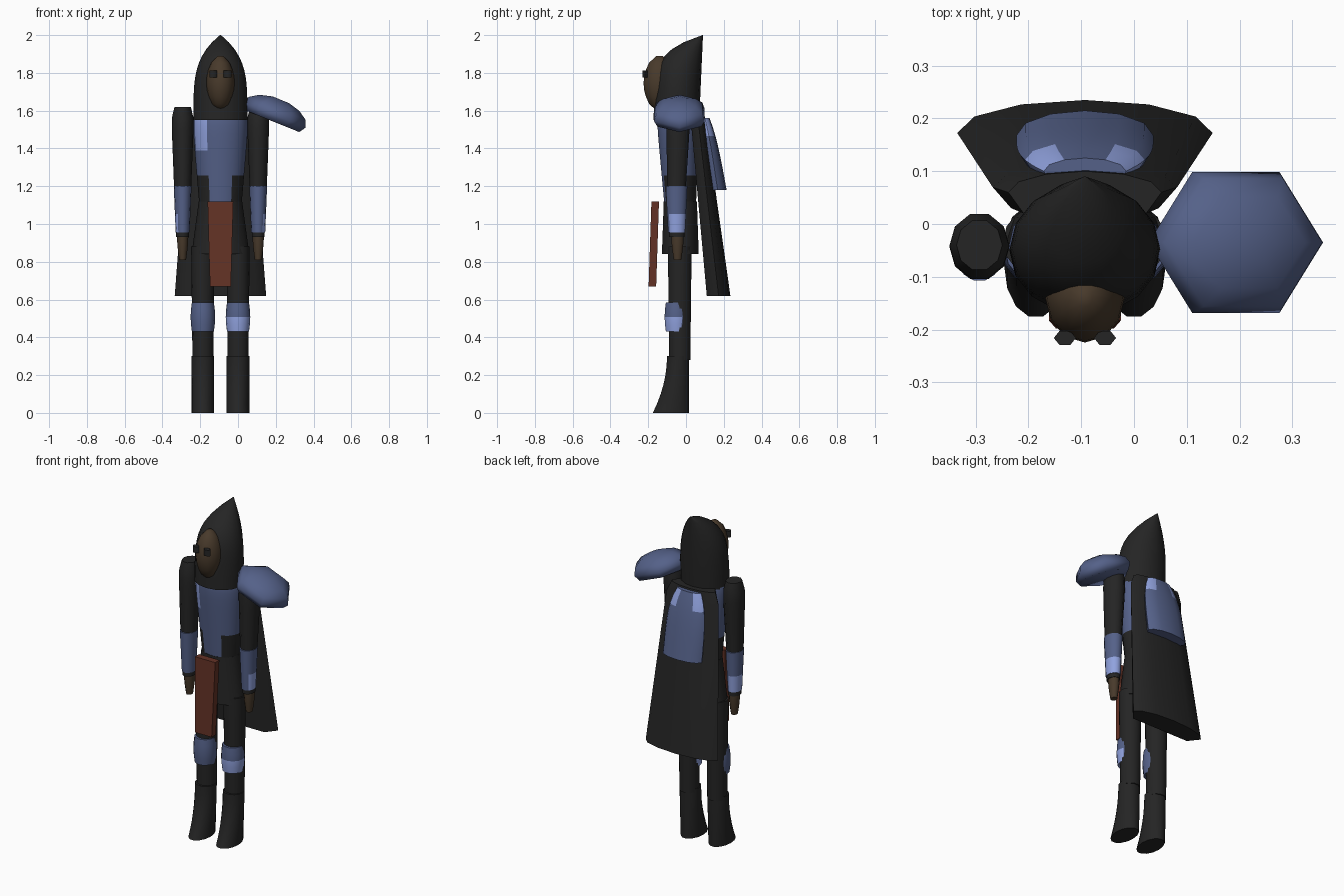
import bpy, bmesh
from math import sin, cos, pi, radians
from mathutils import Matrix, Vector

if "Cube" in bpy.data.objects:
    bpy.data.objects.remove(bpy.data.objects["Cube"])

# Centre line of the figure
body_centre = Vector((-0.093, 0, 0))


def material(name, red, green, blue):
    made = bpy.data.materials.new(name)
    made.use_nodes = True
    made.diffuse_color = (red, green, blue, 1)
    shader = made.node_tree.nodes["Principled BSDF"]
    shader.inputs["Base Color"].default_value = made.diffuse_color
    shader.inputs["Roughness"].default_value = 0.8
    return made


black = material("black_cloth", 0.018, 0.018, 0.018)
steel = material("blue_steel", 0.09, 0.12, 0.25)
pale = material("pale_steel", 0.28, 0.36, 0.73)
brown = material("brown_skin", 0.065, 0.042, 0.024)
rust = material("rust_red", 0.125, 0.032, 0.019)


def blend(start, end, t):
    return start + (end - start) * t


def oval(x, y, z, width, depth, sides):
    angles = [2 * pi * i / sides for i in range(sides)]
    return [Vector((x + width * cos(a), y + depth * sin(a), z)) for a in angles]


def drape(z, width, front, back):
    """Section with a flat front and a round back, for cape and back plate."""
    arc = [(cos(pi * i / 6), (1 + sin(pi * i / 6)) / 2) for i in range(7)]
    outline = [(0.8, 0)] + arc + [(-0.8, 0)]
    return [Vector((x * width, blend(front, back, v), z)) for x, v in outline]


def loft(name, rings, *colours, rule=None):
    """Skin a stack of rings; rule(face centre) picks the material slot."""
    bm = bmesh.new()
    rows = [[bm.verts.new(point + body_centre) for point in ring] for ring in rings]
    for low, high in zip(rows, rows[1:]):
        for i in range(len(low)):
            bm.faces.new((low[i - 1], low[i], high[i], high[i - 1]))
    bm.faces.new(rows[0])
    bm.faces.new(rows[-1])
    bmesh.ops.recalc_face_normals(bm, faces=bm.faces)
    if rule:
        for face in bm.faces:
            face.material_index = rule(face.calc_center_median() - body_centre)
    mesh = bpy.data.meshes.new(name)
    bm.to_mesh(mesh)
    bm.free()
    for colour in colours:
        mesh.materials.append(colour)
    part = bpy.data.objects.new(name, mesh)
    bpy.context.collection.objects.link(part)
    bpy.ops.object.select_all(action='DESELECT')
    part.select_set(True)
    bpy.context.view_layer.objects.active = part
    bpy.ops.object.shade_smooth_by_angle(angle=radians(62))


def stack(bottom, top, section, x=0, steps=8, sides=14):
    """Ovals from bottom to top; section(t) gives centre y, half width, half depth."""
    rings = []
    for i in range(steps + 1):
        t = i / steps
        y, width, depth = section(t)
        rings.append(oval(x, y, blend(bottom, top, t), width, depth, sides))
    return rings


# Hood, swept back to a point
def hood_section(t):
    depth = 0.12 * (1.01 - t ** 6)
    return blend(0.07, 0.09, t) - depth, 0.14 * (1.02 - t ** 4), depth


loft("hood", stack(1.55, 2, hood_section, steps=12, sides=16), black)


# Egg-shaped face
def face_section(t):
    radius = 0.015 + 0.06 * sin(pi * t) ** 0.6
    return -0.14, radius, radius * 1.13


loft("face", stack(1.6, 1.89, face_section, sides=12), brown)


# Torso armour over a dark waist, with a worn patch on the chest
def torso_section(t):
    width = blend(0.11, 0.155, t) * (1 - 0.18 * t ** 12)
    return blend(-0.03, -0.045, t), width, width * 0.76


def torso_colour(p):
    beside_plate = abs(p.x) > blend(0.02, 0.08, (p.z - 1) * 4)
    if p.z < 1.25 and (p.y > -0.06 or beside_plate):
        return 0
    worn = 1.4 < p.z < 1.55 and p.x < -0.07 and p.y < -0.07
    return 2 if worn else 1


loft("torso", stack(1.08, 1.61, torso_section, steps=12, sides=18),
     black, steel, pale, rule=torso_colour)

# Skirt and hanging front cloth
loft("skirt", stack(0.84, 1.12, lambda t: (-0.03, blend(0.153, 0.115, t),
                                           blend(0.1, 0.09, t))), black)


def strip(z, width, y):
    corners = ((1, -1), (1, 1), (-1, 1), (-1, -1))
    return [Vector((across * width, y + along * 0.02, z)) for across, along in corners]


loft("front_cloth", [strip(0.67, 0.055, -0.178), strip(1.12, 0.068, -0.163)], rust)


# Limb sections
def upper_arm_section(t):
    width = blend(0.045, 0.062, t) * (1 - 0.3 * t ** 12)
    return blend(-0.05, -0.04, t), width, width * 1.13


def vambrace_section(t):
    width = blend(0.037, 0.047, t)
    return -0.05, width, width * 1.25


def hand_section(t):
    width = 0.018 + 0.012 * sin(pi / 2 * t)
    return -0.045, width, width * 1.15


def leg_section(t):
    width = blend(0.055, 0.062, t)
    return -0.033, width, width * 1.04


def knee_section(t):
    radius = 0.058 + 0.007 * sin(pi * t)
    return -0.05, radius, radius


def boot_section(t):
    depth = 0.06 + 0.038 * (1 - t) ** 2
    return 0.018 - depth, 0.06, depth


# Goggles, arms and legs, once for each side
for side, sign in (("right", -1), ("left", 1)):
    arm_x = sign * 0.2
    leg_x = sign * 0.093

    def vambrace_colour(p):
        return int(p.z < 1.06 and abs(p.x) > 0.19 and p.y > -0.085)

    def knee_colour(p):
        return int(p.x > 0 and p.z < 0.5 and p.y < -0.03)

    loft(side + "_goggle", stack(1.775, 1.812, lambda t: (-0.216, 0.021, 0.015),
                                 sign * 0.038, steps=1, sides=6), black)
    loft(side + "_upper_arm", stack(1.18, 1.62, upper_arm_section, arm_x, sides=10), black)
    loft(side + "_vambrace", stack(0.955, 1.2, vambrace_section, arm_x, steps=5),
         steel, pale, rule=vambrace_colour)
    loft(side + "_cuff", stack(0.93, 0.97, lambda t: (-0.049, 0.034, 0.042),
                               arm_x, steps=1), black)
    loft(side + "_hand", stack(0.81, 0.94, hand_section, arm_x, steps=4, sides=10), brown)
    loft(side + "_leg", stack(0.28, 0.88, leg_section, leg_x, steps=4), black)
    loft(side + "_knee_guard", stack(0.43, 0.585, knee_section, leg_x, steps=4),
         steel, pale, rule=knee_colour)
    loft(side + "_boot", stack(0, 0.3, boot_section, leg_x, steps=6), black)

# Single six-sided shoulder plate on the left, tilted outward
tilt = Matrix.Translation((0.273, -0.035, 1.545)) @ Matrix.Rotation(radians(22), 4, 'Y')
profile = [(0.9, 0)]
for step in range(4):
    angle = radians(25 * step)
    profile.append((1.03 * cos(angle), 0.035 + 0.09 * sin(angle)))
loft("shoulder_plate", [[tilt @ point for point in oval(0, 0, height, 0.173 * scale,
                                                        0.15 * scale, 6)]
                        for scale, height in profile], steel)

# Cape, flaring toward the hem
loft("cape", [drape(0.62, 0.242, 0.11, 0.235), drape(1.5, 0.175, 0.03, 0.11),
              drape(1.57, 0.145, 0.02, 0.1)], black)

# Curved back plate with worn upper corners
plate_rings = []
for step in range(9):
    t = step / 8
    plate_rings.append(drape(blend(1.18, 1.56, t), 0.13 * (1 - 0.4 * t ** 4),
                             blend(0.12, 0.075, t), 0.215 - 0.07 * t - 0.02 * t ** 4))
loft("back_plate", plate_rings, steel, pale,
     rule=lambda p: int(p.z > 1.45 and abs(p.x) > 0.03))
